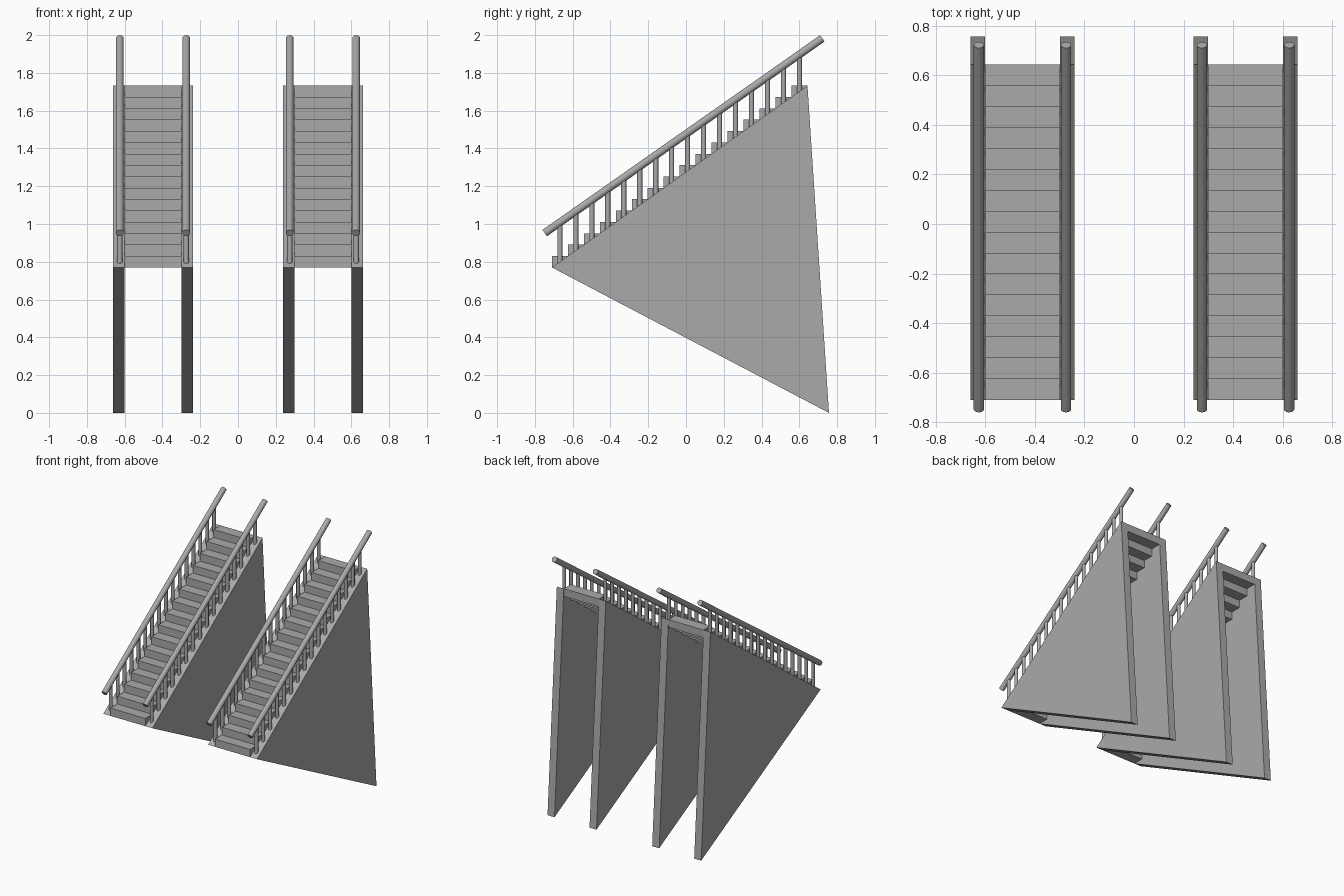
import bpy
import bmesh
import math
from mathutils import Vector

cube = bpy.data.objects.get("Cube")
if cube:
    bpy.data.objects.remove(cube, do_unlink=True)

grey = bpy.data.materials.new("stone grey")
grey.use_nodes = True
COLOUR = (0.4, 0.4, 0.4, 1)
grey.diffuse_color = COLOUR
grey.node_tree.nodes["Principled BSDF"].inputs["Base Color"].default_value = COLOUR

STEPS = 16
FOOT, HEAD = Vector((0, -0.71, 0.77)), Vector((0, 0.643, 1.733))
STEP = (HEAD - FOOT) / STEPS
RAIL_LOW, RAIL_HIGH = Vector((0, -0.748, 0.952)), Vector((0, 0.722, 1.983))


def finish(name, bm, smooth=False):
    bmesh.ops.recalc_face_normals(bm, faces=bm.faces[:])
    mesh = bpy.data.meshes.new(name)
    bm.to_mesh(mesh)
    bm.free()
    mesh.materials.append(grey)
    obj = bpy.data.objects.new(name, mesh)
    bpy.context.collection.objects.link(obj)
    if smooth:
        bpy.ops.object.select_all(action='DESELECT')
        obj.select_set(True)
        bpy.context.view_layer.objects.active = obj
        bpy.ops.object.shade_smooth_by_angle(angle=math.radians(40))
    return obj


def extrude_profile(bm, profile, x, width):
    """Extrude a (y, z) outline along x, centred on x."""
    face = bm.faces.new([bm.verts.new((x - width / 2, y, z)) for y, z in profile])
    moved = bmesh.ops.extrude_face_region(bm, geom=[face])["geom"]
    verts = [v for v in moved if isinstance(v, bmesh.types.BMVert)]
    bmesh.ops.translate(bm, verts=verts, vec=(width, 0, 0))


def add_rod(bm, start, end, radius, sides):
    axis = end - start
    matrix = axis.to_track_quat('Z', 'Y').to_matrix().to_4x4()
    matrix.translation = (start + end) / 2
    bmesh.ops.create_cone(bm, cap_ends=True, segments=sides, radius1=radius,
                          radius2=radius, depth=axis.length, matrix=matrix)


def build_staircase(side, centre):
    # Stepped treads between the walls
    bm = bmesh.new()
    for i in range(STEPS):
        a = FOOT + STEP * i
        b = a + STEP
        extrude_profile(bm, [(a.y, a.z), (b.y, a.z), (b.y, b.z), (a.y, b.z)], centre, 0.302)
    finish(side + "_steps", bm)

    for end, sign in (("outer", math.copysign(1, centre)), ("inner", -math.copysign(1, centre))):
        # Triangular side wall
        bm = bmesh.new()
        extrude_profile(bm, [(FOOT.y, FOOT.z), (0.757, 0), (HEAD.y, HEAD.z)],
                        centre + sign * 0.1805, 0.06)
        finish(f"{side}_{end}_wall", bm)

        # Sloping handrail
        shift = Vector((centre + sign * 0.176, 0, 0))
        bm = bmesh.new()
        add_rod(bm, RAIL_LOW + shift, RAIL_HIGH + shift, 0.0205, 20)
        finish(f"{side}_{end}_handrail", bm, True)

        # One baluster per step, from wall top to handrail
        bm = bmesh.new()
        for i in range(STEPS):
            base = FOOT + STEP * (i + 0.5) + shift
            t = (base.y - RAIL_LOW.y) / (RAIL_HIGH.y - RAIL_LOW.y)
            top = RAIL_LOW.lerp(RAIL_HIGH, t) + shift
            base.z -= 0.01
            add_rod(bm, base, Vector((base.x, base.y, top.z)), 0.0135, 12)
        finish(f"{side}_{end}_balusters", bm, True)


for side, centre in (("left", 0.45), ("right", -0.45)):
    build_staircase(side, centre)
